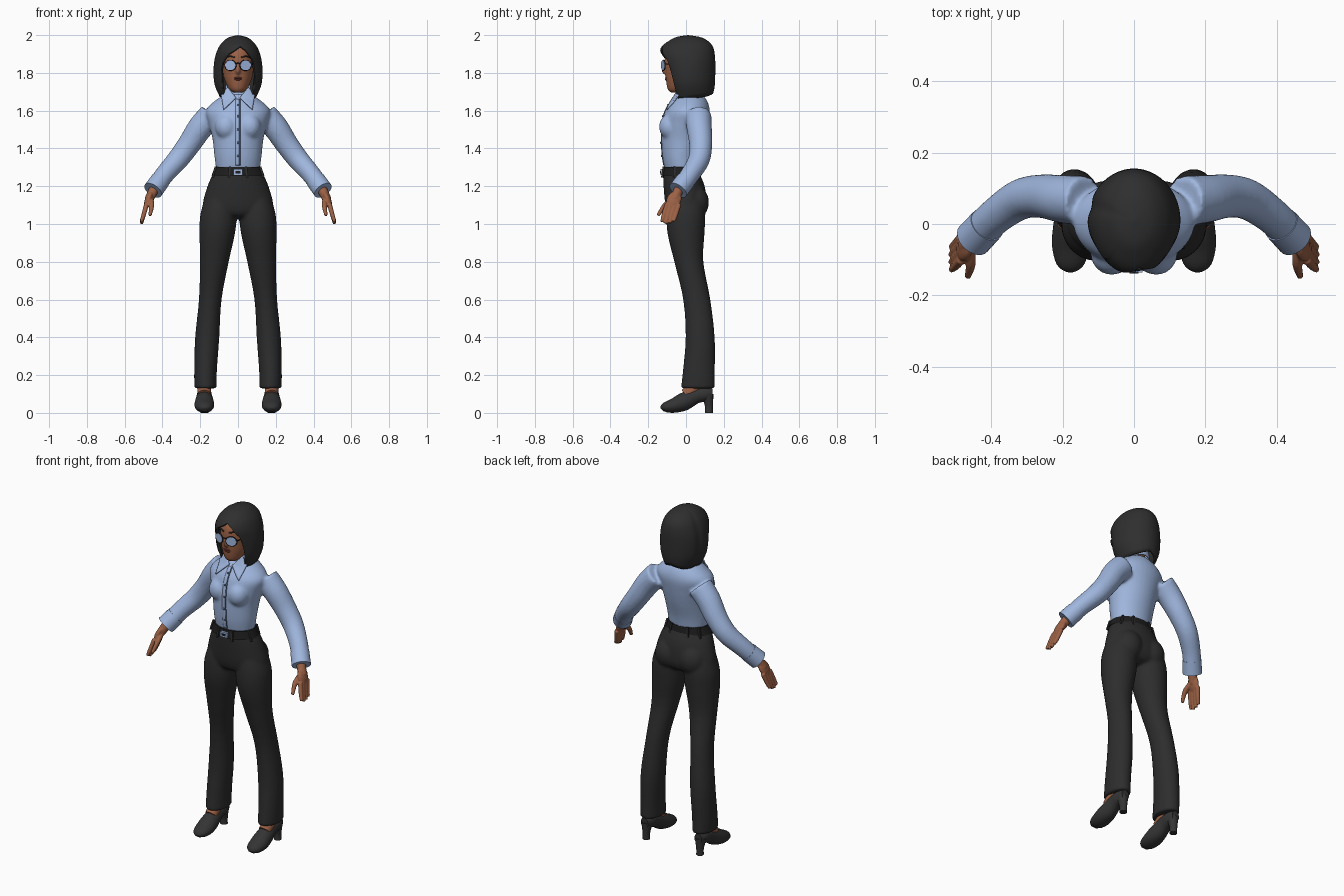
import bpy, bmesh
from math import sin, cos, pi, exp, radians
from mathutils import Vector, Euler

cube = bpy.data.objects.get("Cube")
if cube:
    bpy.data.objects.remove(cube, do_unlink=True)


def colour(name, r, g, b):
    mat = bpy.data.materials.new(name)
    mat.use_nodes = True
    mat.diffuse_color = (r, g, b, 1)
    node = mat.node_tree.nodes["Principled BSDF"]
    node.inputs["Base Color"].default_value = (r, g, b, 1)
    node.inputs["Roughness"].default_value = .7
    return mat


SHIRT = colour("shirt blue", .35, .47, .73)
TROUSER = colour("trouser charcoal", .026, .026, .026)
HAIR = colour("hair black", .028, .028, .028)
SKIN = colour("brown skin", .33, .12, .06)
LIP = colour("lip brown", .2, .05, .035)
SHOE = colour("shoe black", .034, .034, .034)
DARK = colour("frame black", .012, .012, .012)
SEAM = colour("button navy", .09, .13, .24)


def smooth(rows, steps=4):
    """Catmull-Rom refinement of a list of equal-length rows."""
    out = []
    for i in range(len(rows) - 1):
        quad = [rows[min(max(i + k, 0), len(rows) - 1)] for k in (-1, 0, 1, 2)]
        for s in range(steps):
            t = s / steps
            out.append([.5 * (2*b + (c-a)*t + (2*a - 5*b + 4*c - d)*t*t
                              + (3*b - a - 3*c + d)*t**3) for a, b, c, d in zip(*quad)])
    return out + [list(rows[-1])]


def lookup(table, key):
    for a, b in zip(table, table[1:]):
        if key <= b[0]:
            t = (key - a[0]) / (b[0] - a[0])
            return [p + (q - p) * t for p, q in zip(a[1:], b[1:])]
    return table[-1][1:]


def angles(n):
    return [2 * pi * (k + .5) / n for k in range(n)]


def stack(rows, side=1, n=32, steps=4):
    """Level elliptical rings from rows of x, y, z, x radius, y radius."""
    return [[Vector((side * x + rx * cos(a), y + ry * sin(a), z)) for a in angles(n)]
            for x, y, z, rx, ry in smooth(rows, steps)]


def tube(rows, side=1, n=16, steps=4, ref=(0, 1, 0)):
    """Rings square to a path, from rows of x, y, z and one or two radii."""
    rows = smooth(rows, steps)
    mid = [Vector((side * r[0], r[1], r[2])) for r in rows]
    rings = []
    for i, r in enumerate(rows):
        t = (mid[min(i + 1, len(mid) - 1)] - mid[max(i - 1, 0)]).normalized()
        u = t.cross(Vector(ref)).normalized()
        v = u.cross(t)
        rings.append([mid[i] + u * r[3] * cos(a) + v * r[-1] * sin(a) for a in angles(n)])
    return rings


def ball(centre, radii, side=1, turn=(0, 0, 0), n=20):
    rot = Euler(turn).to_matrix()
    rings = []
    for j in range(13):
        p = .03 + (pi - .06) * j / 12
        ring = [rot @ Vector((radii[0] * sin(p) * cos(a), radii[1] * sin(p) * sin(a),
                              radii[2] * cos(p))) + Vector(centre) for a in angles(n)]
        rings.append([Vector((side * q.x, q.y, q.z)) for q in ring])
    return rings


def build(name, parts, mat, mirror=False, fuse=0, thick=0, offset=0, loop=True, caps=2):
    """Bridge each part's rings into one mesh; optionally fuse, thicken and mirror it."""
    bm = bmesh.new()
    for rings in parts:
        rows = [[bm.verts.new(p) for p in ring] for ring in rings]
        for a, b in zip(rows, rows[1:]):
            for i in range(0 if loop else 1, len(a)):
                bm.faces.new((a[i - 1], a[i], b[i], b[i - 1]))
        for end in (rows[0], rows[-1])[:caps]:
            bm.faces.new(end)
    bmesh.ops.recalc_face_normals(bm, faces=bm.faces)
    me = bpy.data.meshes.new(name)
    bm.to_mesh(me)
    bm.free()
    me.materials.append(mat)
    me.shade_smooth()
    me.set_sharp_from_angle(angle=radians(50))
    ob = bpy.data.objects.new(name, me)
    bpy.context.scene.collection.objects.link(ob)
    if fuse:
        mod = ob.modifiers.new("fuse", 'REMESH')
        mod.mode, mod.voxel_size, mod.use_smooth_shade = 'VOXEL', fuse, True
        mod = ob.modifiers.new("relax", 'SMOOTH')
        mod.factor, mod.iterations = .5, 4
    if thick:
        mod = ob.modifiers.new("thickness", 'SOLIDIFY')
        mod.thickness, mod.offset = thick, offset
    if mirror:
        ob.modifiers.new("mirror", 'MIRROR').use_mirror_merge = False
    return ob


# Shirt: torso, bust and sleeves fused together
torso = [(0, -.025, 1.29, .116, .088), (0, -.025, 1.36, .125, .1), (0, -.015, 1.45, .135, .115),
         (0, -.005, 1.53, .155, .122), (0, .008, 1.6, .17, .118), (0, .018, 1.65, .125, .095),
         (0, .02, 1.69, .065, .065)]
sleeve = [(.14, .065, 1.575, .07), (.2, .07, 1.51, .067), (.26, .078, 1.42, .061),
          (.32, .068, 1.34, .057), (.39, .02, 1.26, .051), (.44, -.03, 1.19, .05)]
parts = [stack(torso)]
for s in (1, -1):
    parts += [tube(sleeve, s, 24), ball((.062, -.083, 1.515), (.06, .06, .068), s)]
shirt = build("shirt", parts, SHIRT, fuse=.009)
build("shirt_cuffs", [tube([(.412, -.002, 1.23, .052), (.45, -.042, 1.178, .053)], n=24)],
      SHIRT, mirror=True)

# Draped details on the shirt front
bpy.context.view_layer.update()
worn = shirt.evaluated_get(bpy.context.evaluated_depsgraph_get())


def front(x, z, miss=-.07):
    hit, point, _, _ = worn.ray_cast(Vector((x, -1, z)), Vector((0, 1, 0)))
    return point.y if hit else miss


def strip(x0, x1, lift):
    heights = [1.31 + .01 * k for k in range(36)]
    return [[Vector((x, front(x, z) - lift, z)) for x in (x0, x1)] for z in heights]


build("shirt_placket", [strip(-.012, .008, .002)], SHIRT, thick=.004, loop=False, caps=0)
build("placket_seam", [strip(.008, .012, .002)], SEAM, thick=.004, loop=False, caps=0)
build("shirt_buttons", [ball((0, front(0, z) - .004, z), (.006, .004, .006), n=10)
                        for z in (1.36, 1.43, 1.5, 1.57, 1.63)], SEAM)

# Collar: sloping stand and two pointed flaps
stand = stack([(0, .02, 1.65, .074, .072), (0, .02, 1.74, .06, .06)])
for ring in stand:
    for p in ring:
        p.z += (p.y - .02) * .6
build("collar_stand", [stand], SHIRT, thick=.006, caps=0)
root, tip, outer, neck = (Vector(p) for p in ((.01, -.068, 1.668), (.076, -.095, 1.605),
                                             (.088, -.04, 1.68), (.055, -.035, 1.725)))
flap = []
for j in range(9):
    a, b = root.lerp(tip, j / 8), neck.lerp(outer, j / 8)
    row = [a.lerp(b, k / 8) for k in range(9)]
    for p in row:
        p.y = min(p.y, front(p.x, p.z, 0) - .007)
    flap.append(row)
build("collar_flaps", [flap], SHIRT, mirror=True, thick=.007, loop=False, caps=0)

# Trousers: hips, seat and flared legs fused together
hips = [(0, -.028, 1.28, .127, .094), (0, -.01, 1.2, .162, .109), (0, 0, 1.1, .188, .109),
        (0, 0, 1.05, .17, .09), (0, 0, 1.03, .1, .05)]
leg = [(.09, 0, 1.17, .07, .085), (.102, 0, 1.06, .096, .102), (.11, 0, .95, .094, .098),
       (.125, .015, .8, .076, .077), (.147, .057, .6, .06, .072), (.163, .075, .4, .064, .077),
       (.172, .068, .22, .06, .085), (.172, .063, .13, .059, .09)]
parts = [stack(hips)]
for s in (1, -1):
    parts += [stack(leg, s), ball((.078, .045, 1.115), (.08, .077, .09), s)]
build("trousers", parts, TROUSER, fuse=.009)

# Belt, loops and buckle
build("belt", [stack([(0, -.028, 1.257, .141, .102), (0, -.028, 1.302, .123, .094)], steps=1)], DARK)
loops = []
for deg in (35, 65, 115, 145, 200, 250, 290, 340):
    x, y = cos(radians(deg)), sin(radians(deg))
    loops.append(stack([(.144 * x, -.028 + .105 * y, 1.245, .008, .008),
                        (.125 * x, -.028 + .096 * y, 1.305, .008, .008)], n=4, steps=1))
build("belt_loops", loops, TROUSER)
build("belt_buckle", [tube([(0, -.136, 1.275, .033, .022), (0, -.122, 1.275, .033, .022)],
                           n=4, steps=1, ref=(0, 0, 1))], SHIRT)
build("buckle_slot", [tube([(0, -.138, 1.275, .018, .009), (0, -.13, 1.275, .018, .009)],
                           n=4, steps=1, ref=(0, 0, 1))], DARK)

# Heeled shoes and feet
shoe = [(.178, -.127, .016, .018, .013), (.178, -.11, .028, .04, .027), (.178, -.06, .04, .052, .04),
        (.178, -.01, .06, .049, .048), (.178, .05, .09, .04, .042), (.178, .1, .1, .037, .04),
        (.178, .14, .1, .024, .03)]
build("shoes", [tube(shoe, n=24, ref=(0, 0, 1))], SHOE, mirror=True)
build("shoe_heels", [stack([(.178, .121, 0, .021, .021), (.178, .121, .04, .021, .022),
                            (.178, .112, .1, .034, .034)], n=20)], SHOE, mirror=True)
build("feet", [tube([(.178, .08, .22, .036), (.178, .055, .15, .037), (.178, 0, .095, .035)])],
      SKIN, mirror=True)

# Hands: wrist, palm, fingers and thumb
parts = [tube([(.43, -.025, 1.21, .028), (.472, -.062, 1.13, .024)]),
         ball((.474, -.064, 1.128), (.019, .039, .05), turn=(-.4, -.35, 0)),
         tube([(.462, -.06, 1.135, .014), (.457, -.11, 1.1, .014), (.466, -.148, 1.045, .009)])]
for i in range(4):
    y, drop = -.1 + .021 * i, .01 * abs(i - 1.3)
    parts.append(tube([(.484, y, 1.105, .013), (.499, y - .017, 1.05, .012),
                       (.512, y - .028, .998 + drop, .009)]))
build("hands", parts, SKIN, mirror=True, fuse=.004)

# Head, nose and neck
head = [(0, -.055, 1.697, .025, .028), (0, -.04, 1.715, .048, .058), (0, -.022, 1.76, .07, .084),
        (0, -.01, 1.8, .08, .1), (0, -.004, 1.86, .086, .11), (0, 0, 1.92, .08, .1),
        (0, .005, 1.97, .04, .05)]
build("head", [stack(head), ball((0, -.108, 1.815), (.014, .021, .026)),
               stack([(0, .02, 1.62, .05, .05), (0, .01, 1.8, .05, .055)])], SKIN, fuse=.006)
build("lips", [ball((0, -.1, 1.773), (.024, .012, .006)),
               ball((0, -.099, 1.765), (.02, .012, .006))], LIP)
build("eyebrows", [tube([(.018, -.112, 1.882, .004), (.045, -.1, 1.888, .004),
                         (.068, -.073, 1.878, .003)], n=8)], HAIR, mirror=True)

# Glasses
build("lenses", [tube([(.041, -.123, 1.84, .029, .026), (.039, -.117, 1.84, .029, .026)],
                      n=28, steps=1, ref=(0, 0, 1))], SHIRT, mirror=True)
rim = [(.04 + .03 * cos(a), -.12 + .01 * cos(a), 1.84 + .027 * sin(a), .0028)
       for a in (2 * pi * k / 28 for k in range(29))]
build("glasses_rims", [tube(rim, n=8, steps=1)], DARK, mirror=True)
build("glasses_bridge", [tube([(-.012, -.126, 1.848, .003), (0, -.129, 1.852, .003),
                               (.012, -.126, 1.848, .003)], n=8)], DARK)
build("glasses_temples", [tube([(.069, -.112, 1.848, .003), (.09, -.05, 1.848, .003),
                                (.092, .03, 1.845, .003)], n=8, ref=(0, 0, 1))], DARK, mirror=True)

# Hair: a bob whose hem height follows the direction around the head
shape = smooth([(1.65, .085, -.065, .135), (1.73, .122, -.095, .152), (1.8, .13, -.112, .155),
                (1.86, .126, -.128, .155), (1.9, .117, -.143, .152), (1.94, .1, -.128, .142),
                (1.97, .075, -.09, .115), (1.99, .045, -.05, .075), (2, 0, .01, .01)])
hem = [(-180, 1.695), (-140, 1.675), (-60, 1.672), (-46, 1.69), (-41, 1.85), (-25, 1.9), (8, 1.945),
       (25, 1.92), (40, 1.865), (44, 1.8), (50, 1.66), (70, 1.655), (140, 1.675), (180, 1.695)]
rings = []
for j in range(25):
    ring = []
    for k in range(120):
        deg = 3 * k - 180
        a = radians(deg)
        z = 2 - (2 - lookup(hem, deg)[0]) * max(j / 24, .03) ** 1.7
        rx, fore, back = lookup(shape, z)
        groove = 1 - .05 * exp(-((deg + 105) / 9) ** 2)
        depth = .01 - fore if cos(a) > 0 else back - .01
        ring.append(Vector((rx * sin(a) * groove, .01 - depth * cos(a) * groove, z)))
    rings.append(ring)
build("hair", [rings], HAIR, thick=.014, offset=-1, caps=1)
